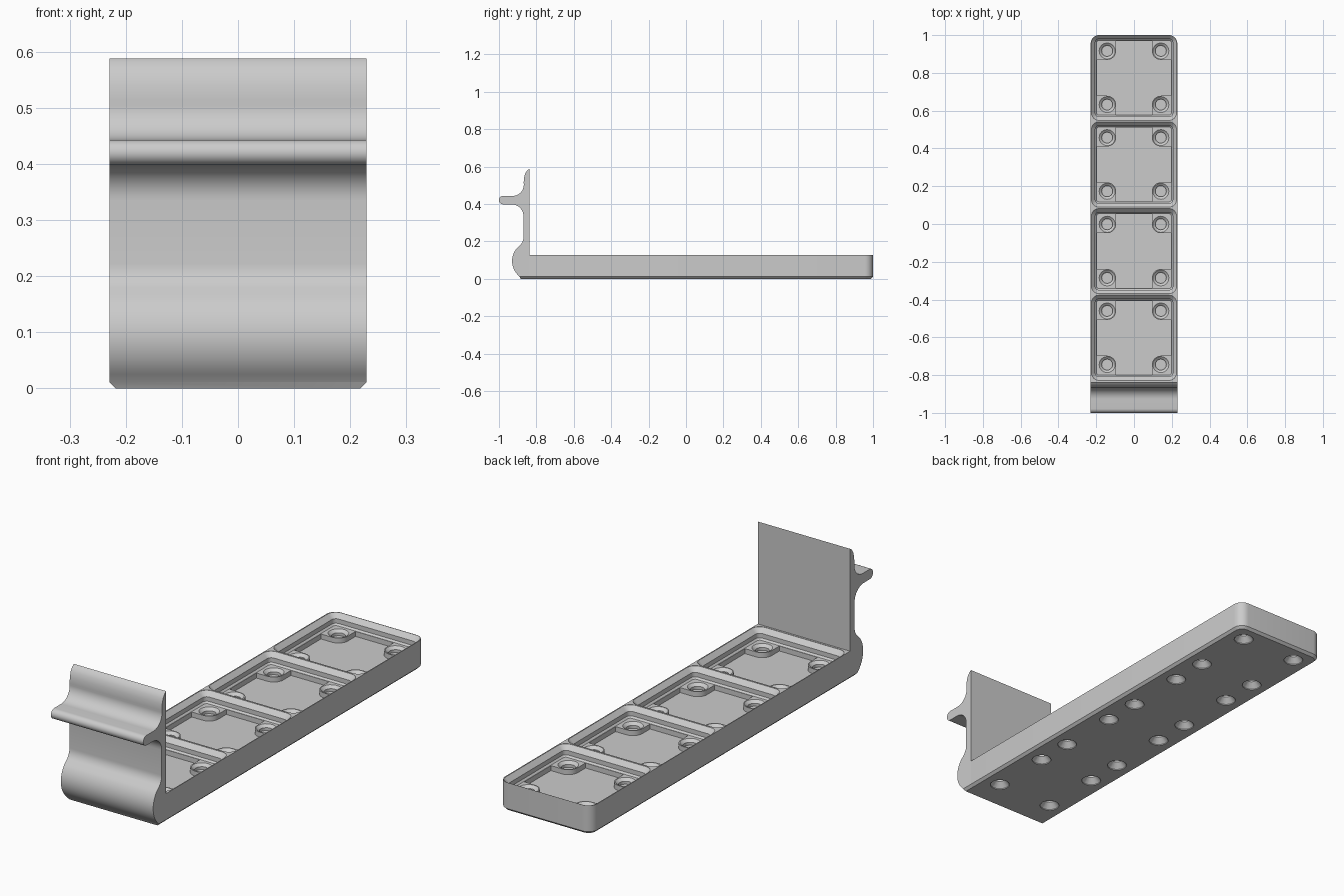
import bpy, bmesh
from math import sin, cos, pi
from mathutils import Vector

cube = bpy.data.objects.get("Cube")
if cube:
    bpy.data.objects.remove(cube, do_unlink=True)

HALF = 0.2294            # half of one cell
PITCH = 2 * HALF
TOP = 0.128              # rim height
BACK = -0.837            # back face of the upright
CHAMFER = 0.011
CORNER = 0.044
CELLS = [0.774 - i * PITCH for i in range(4)]
HOLES = [(sx * 0.142, cy + sy * 0.142) for cy in CELLS for sx in (-1, 1) for sy in (-1, 1)]

grey = bpy.data.materials.new("light grey")
grey.use_nodes = True
grey.diffuse_color = (0.6, 0.6, 0.6, 1)
grey.node_tree.nodes["Principled BSDF"].inputs["Base Color"].default_value = grey.diffuse_color


def arc(cx, cy, r, a0, a1, n):
    """Points along an arc, angles in degrees."""
    return [(cx + r * cos((a0 + (a1 - a0) * i / n) * pi / 180),
             cy + r * sin((a0 + (a1 - a0) * i / n) * pi / 180)) for i in range(n + 1)]


def rounded_rect(hx, hy, r, cy=0):
    pts = []
    for q, (sx, sy) in enumerate([(1, 1), (-1, 1), (-1, -1), (1, -1)]):
        pts += arc(sx * (hx - r), cy + sy * (hy - r), r, q * 90, q * 90 + 90, 8)
    return pts


def loft(bm, rings):
    """Closed solid through (outline, height) rings."""
    loops = [[bm.verts.new((x, y, z)) for x, y in pts] for pts, z in rings]
    n = len(loops[0])
    for a, b in zip(loops, loops[1:]):
        for i in range(n):
            bm.faces.new((a[i], a[(i + 1) % n], b[(i + 1) % n], b[i]))
    bm.faces.new(loops[0][::-1])
    bm.faces.new(loops[-1])


def make(name, bm):
    bmesh.ops.recalc_face_normals(bm, faces=bm.faces)
    mesh = bpy.data.meshes.new(name)
    bm.to_mesh(mesh)
    bm.free()
    mesh.materials.append(grey)
    obj = bpy.data.objects.new(name, mesh)
    bpy.context.collection.objects.link(obj)
    return obj


def activate(obj):
    bpy.ops.object.select_all(action='DESELECT')
    obj.select_set(True)
    bpy.context.view_layer.objects.active = obj


def cut(obj, name, solids):
    """Subtract a set of lofted solids."""
    bm = bmesh.new()
    for rings in solids:
        loft(bm, rings)
    cutter = make(name, bm)
    cutter.hide_render = True
    mod = obj.modifiers.new(name, 'BOOLEAN')
    mod.operation, mod.solver, mod.object = 'DIFFERENCE', 'EXACT', cutter
    activate(obj)
    bpy.ops.object.modifier_apply(modifier=name)
    bpy.data.objects.remove(cutter, do_unlink=True)


# Tray body; its front corners sit inside the hook
front = BACK - CORNER
mid, depth = (1 + front) / 2, (1 - front) / 2
bm = bmesh.new()
loft(bm, [(rounded_rect(HALF - CHAMFER, depth - CHAMFER, CORNER - CHAMFER, mid), 0),
          (rounded_rect(HALF, depth, CORNER, mid), CHAMFER),
          (rounded_rect(HALF, depth, CORNER, mid), TOP)])
tray = make("tray", bm)

# Stepped pockets
steps = [(0.198, 0.0795), (0.2055, 0.087), (0.2055, 0.107), (0.2255, 0.127), (0.2255, 0.14)]
cut(tray, "pocket_cutter", [[(rounded_rect(h, h, CORNER - HALF + h, cy), z) for h, z in steps]
                            for cy in CELLS])


# Sunken floors that leave a rounded boss in each corner
def cross(cy):
    pts = []
    quarter = [(0.196, 0.095)] + arc(0.142, 0.142, 0.047, 270, 180, 8) + [(0.095, 0.196)]
    for _ in range(4):
        pts += quarter
        quarter = [(-y, x) for x, y in quarter]
    return [(x, y + cy) for x, y in pts]


cut(tray, "floor_cutter", [[(cross(cy), 0.057), (cross(cy), 0.085)] for cy in CELLS])


# Round sockets above, countersunk screw holes below
def turned(x, y, profile):
    return [(arc(x, y, r, 0, 337.5, 15), z) for r, z in profile]


socket = [(0.029, 0.055), (0.029, 0.068), (0.043, 0.0797), (0.043, 0.086)]
screw = [(0.042, -0.01), (0.042, 0.004), (0.02, 0.028), (0.02, 0.048)]
cut(tray, "socket_cutter", [turned(x, y, socket) for x, y in HOLES])
cut(tray, "screw_cutter", [turned(x, y, screw) for x, y in HOLES])

# Hook: side profile (y, z) swept across the width
profile = [(BACK, 0), (BACK, 0.588), (-0.849, 0.58), (-0.860, 0.563), (-0.866, 0.54)]
profile += arc(-0.927, 0.503, 0.06, 10, -90, 10)           # fillet over the ledge
profile += arc(-0.978, 0.4205, 0.0225, 90, 270, 10)        # ledge nose
profile += arc(-0.932, 0.335, 0.063, 90, 0, 10)            # fillet under the ledge
profile += arc(-0.929, 0.222, 0.06, 0, -45, 6)             # neck into the bulge
profile += arc(-0.826, 0.095, 0.104, 140, 222, 12)         # bulge
profile += [(-0.89, 0.011), (-0.884, 0)]
bm = bmesh.new()
loft(bm, [(profile, -HALF), (profile, HALF)])
for v in bm.verts:
    y, z, x = v.co
    v.co = (x, y, z)
# Bottom edge chamfers
for s in (-1, 1):
    geom = bm.verts[:] + bm.edges[:] + bm.faces[:]
    res = bmesh.ops.bisect_plane(bm, geom=geom, plane_co=Vector((s * HALF, 0, CHAMFER)),
                                 plane_no=Vector((s, 0, -1)), clear_outer=True)
    edges = [e for e in res["geom_cut"] if isinstance(e, bmesh.types.BMEdge)]
    bmesh.ops.holes_fill(bm, edges=edges)
hook = make("hook", bm)

for obj in (tray, hook):
    activate(obj)
    bpy.ops.object.shade_smooth_by_angle(angle=pi / 6)
